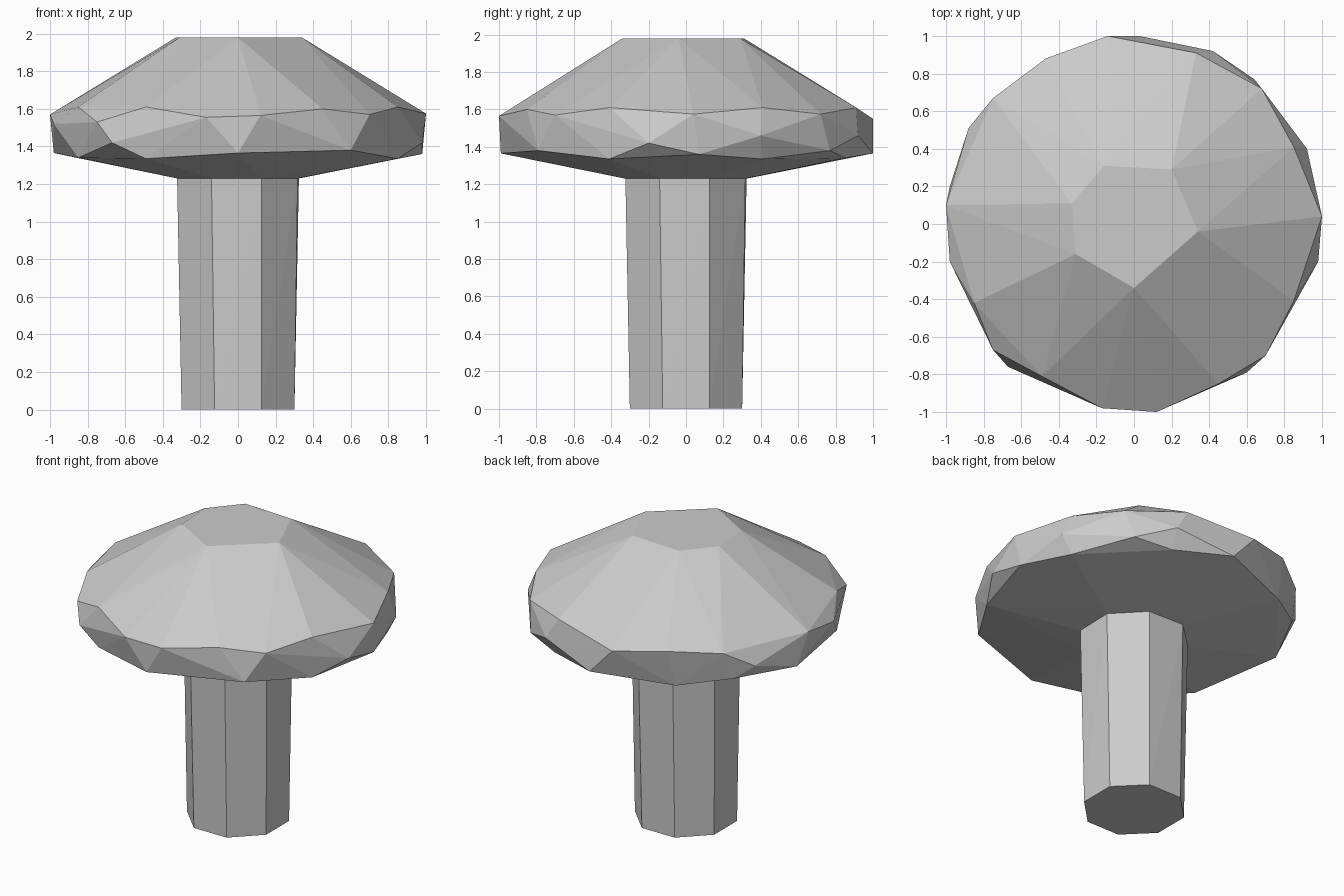
import bpy, bmesh
from math import cos, sin, radians

default = bpy.data.objects.get("Cube")
if default:
    bpy.data.objects.remove(default, do_unlink=True)

grey = bpy.data.materials.new("plain_grey")
grey.use_nodes = True
grey.diffuse_color = (0.6, 0.6, 0.6, 1)
grey.node_tree.nodes["Principled BSDF"].inputs["Base Color"].default_value = (0.6, 0.6, 0.6, 1)


def octagon(radius, z, turn=0):
    angles = [radians(22.5 + turn + 45 * i) for i in range(8)]
    return [(radius * cos(a), radius * sin(a), z) for a in angles]


def faceted_part(name, points):
    """Wrap flat facets around the given corner points."""
    bm = bmesh.new()
    for p in points:
        bm.verts.new(p)
    result = bmesh.ops.convex_hull(bm, input=bm.verts)
    spare = {v for v in result["geom_interior"] + result["geom_unused"]
             if isinstance(v, bmesh.types.BMVert)}
    bmesh.ops.delete(bm, geom=list(spare), context="VERTS")
    bmesh.ops.recalc_face_normals(bm, faces=bm.faces)
    mesh = bpy.data.meshes.new(name)
    bm.to_mesh(mesh)
    bm.free()
    mesh.materials.append(grey)
    obj = bpy.data.objects.new(name, mesh)
    bpy.context.collection.objects.link(obj)
    return obj


# Cap: flat crown, upper rim, a few mid-height corners, lower rim
crown = [(-.16, .31), (.2, .29), (.34, -.04), (0, -.34), (-.31, -.16), (-.33, .11)]
upper_rim = [
    (-.17, -.98, 1.555), (.12, -1, 1.565), (.45, -.85, 1.6), (.7, -.7, 1.57),
    (.85, -.41, 1.61), (1, .04, 1.575), (.85, .41, 1.61), (.68, .72, 1.575),
    (.33, .91, 1.61), (-.14, 1, 1.55), (-.47, .88, 1.59), (-.75, .67, 1.57),
    (-1, .1, 1.57), (-.85, -.42, 1.61), (-.75, -.67, 1.53), (-.49, -.81, 1.61)]
mid_rim = [(.92, .4, 1.46), (.42, .92, 1.46), (-.88, .51, 1.46),
           (-.98, -.2, 1.52), (-.67, -.76, 1.42), (.98, -.2, 1.42)]
lower_rim = [
    (0, -.99, 1.365), (.6, -.79, 1.38), (.85, -.41, 1.335), (.98, .07, 1.36),
    (.85, .41, 1.335), (.64, .77, 1.38), (.4, .85, 1.34), (.03, 1, 1.365),
    (-.49, .81, 1.335), (-.78, .6, 1.38), (-.98, .2, 1.365),
    (-.85, -.42, 1.34), (-.49, -.81, 1.335)]
stem_top = octagon(.347, 1.23, -1.5)
cap = faceted_part("mushroom_cap",
                   [(x, y, 1.98) for x, y in crown] + upper_rim + mid_rim + lower_rim + stem_top)

# Stem: eight-sided, slightly wider and turned at the top
stem = faceted_part("mushroom_stem", octagon(.325, 0) + stem_top)
